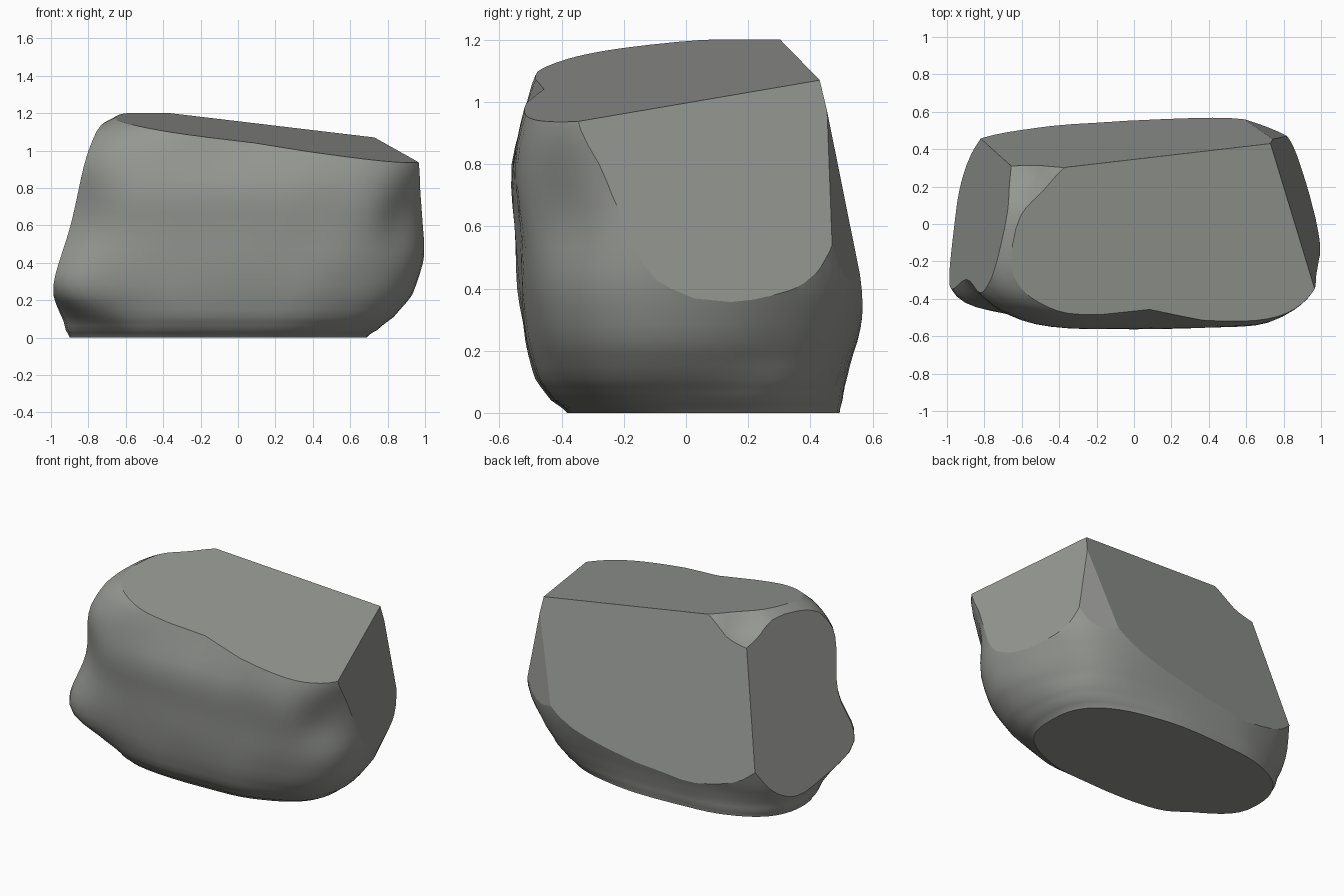
import bpy, bmesh, math
from mathutils import Vector, noise

if "Cube" in bpy.data.objects:
    bpy.data.objects.remove(bpy.data.objects["Cube"])

# Rounded boulder body: height, x min, x max, y min, y max, squareness
LEVELS = [
    (0.00, -0.90, 0.69, -0.38, 0.49, 2.6),
    (0.04, -0.92, 0.75, -0.43, 0.50, 2.7),
    (0.11, -0.94, 0.84, -0.48, 0.515, 2.8),
    (0.23, -1.00, 0.945, -0.515, 0.55, 2.9),
    (0.40, -1.02, 0.998, -0.54, 0.60, 3.0),
    (0.60, -1.00, 1.01, -0.55, 0.62, 3.0),
    (0.80, -0.96, 1.01, -0.56, 0.60, 3.3),
    (0.97, -0.89, 1.02, -0.525, 0.56, 4.0),
    (1.10, -0.79, 1.00, -0.485, 0.46, 3.6),
    (1.20, -0.62, 0.95, -0.42, 0.37, 3.0),
    (1.30, -0.42, 0.80, -0.30, 0.27, 2.6),
]
SEG, SUB = 64, 3

# Flat fracture faces: point on the plane, outward normal
CUTS = [
    ((0, 0, 1.112), (0.134, -0.13, 1)),       # top
    ((1.048, 0, 0), (1, 0.272, 0.188)),       # right
    ((0, 0.608, 0), (-0.089, 1, 0.227)),      # back
    ((-1.0, 0, 0), (-1, 0.192, 0.269)),       # left
    ((0.83, 0.46, 0.60), (0.35, 1, 0.10)),    # back right corner
]

# Local pushes: centre, radius, offset
PUSHES = [
    ((-0.90, -0.36, 0.24), 0.20, (-0.07, -0.05, 0.0)),   # nose
    ((-0.80, -0.32, 0.00), 0.20, (0.11, 0.02, 0.0)),     # undercut below nose
    ((-0.85, -0.33, 0.66), 0.24, (0.02, 0.04, 0.0)),     # hollow above nose
    ((0.92, -0.42, 0.66), 0.15, (-0.03, 0.01, 0.0)),     # chipped front corner
    ((0.72, -0.50, 0.72), 0.22, (0.0, -0.035, 0.0)),     # full front right
    ((0.93, 0.30, 0.28), 0.26, (-0.08, 0.0, 0.0)),       # worn right base
    ((-0.62, 0.30, 1.15), 0.17, (0.06, -0.06, -0.05)),   # worn back left shoulder
    ((0.10, -0.48, 1.06), 0.20, (0.0, 0.045, 0.0)),      # dent in top front edge
]


def spow(v, e):
    return math.copysign(abs(v) ** e, v)


def shape(p):
    q = p.copy()
    for c, r, off in PUSHES:
        q += Vector(off) * math.exp(-((p - Vector(c)).length / r) ** 2)
    n = noise.noise(p * 3.5) * 0.012
    q += Vector((p.x * 0.6, p.y, 0)).normalized() * n
    q.x = max(q.x, -1.0)
    return q


def levels():
    """Smoothly blended section rows between the given levels."""
    for k in range(len(LEVELS) - 1):
        a, b, c, d = (LEVELS[min(max(k + o, 0), len(LEVELS) - 1)] for o in (-1, 0, 1, 2))
        for s in range(SUB):
            t = s / SUB
            row = [q + 0.5 * t * (r - p + t * (2 * p - 5 * q + 4 * r - w + t * (3 * (q - r) + w - p)))
                   for p, q, r, w in zip(a, b, c, d)]
            row[0] = b[0] + (c[0] - b[0]) * t
            yield row
    yield LEVELS[-1]


bm = bmesh.new()
rings = []
for z, x0, x1, y0, y1, n in levels():
    ring = []
    for i in range(SEG):
        t = 2 * math.pi * i / SEG
        p = Vector(((x0 + x1) / 2 + (x1 - x0) / 2 * spow(math.cos(t), 2 / n),
                    (y0 + y1) / 2 + (y1 - y0) / 2 * spow(math.sin(t), 2 / n), z))
        ring.append(bm.verts.new(shape(p)))
    rings.append(ring)
for a, b in zip(rings, rings[1:]):
    for i in range(SEG):
        j = (i + 1) % SEG
        bm.faces.new((a[i], a[j], b[j], b[i]))
bm.faces.new(rings[0][::-1])
bm.faces.new(rings[-1])

# Slice off each fracture face and close it
for co, no in CUTS:
    geom = bm.verts[:] + bm.edges[:] + bm.faces[:]
    bmesh.ops.bisect_plane(bm, geom=geom, dist=1e-5, plane_co=co, plane_no=no,
                           clear_outer=True)
    rim = [e for e in bm.edges if e.is_boundary]
    bmesh.ops.holes_fill(bm, edges=rim, sides=0)
bmesh.ops.recalc_face_normals(bm, faces=bm.faces[:])

# Worn skin is smooth, the flat faces keep crisp borders
for f in bm.faces:
    f.smooth = len(f.verts) <= 8
    if not f.smooth:
        for e in f.edges:
            e.smooth = False

mesh = bpy.data.meshes.new("boulder")
bm.to_mesh(mesh)
bm.free()
boulder = bpy.data.objects.new("boulder", mesh)
bpy.context.collection.objects.link(boulder)

# Dark stone grey
stone = bpy.data.materials.new("stone")
stone.diffuse_color = (0.30, 0.31, 0.29, 1)
stone.use_nodes = True
stone.node_tree.nodes["Principled BSDF"].inputs["Base Color"].default_value = stone.diffuse_color
mesh.materials.append(stone)
